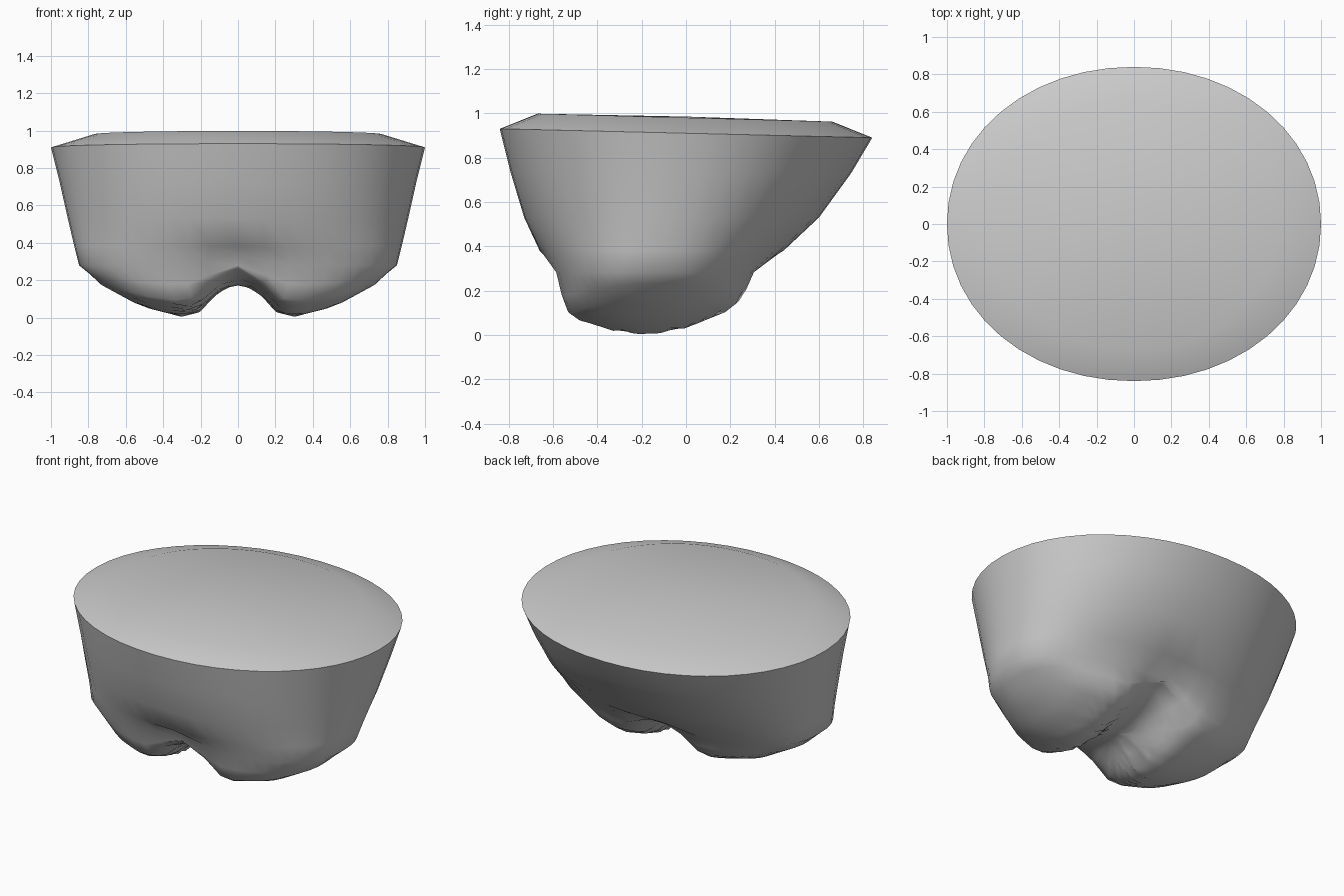
import bpy, bmesh, math

if "Cube" in bpy.data.objects:
    bpy.data.objects.remove(bpy.data.objects["Cube"])

SEG = 48
CY = -0.19  # centre of the underside in y


def lerp_table(table, v):
    for (a, za), (b, zb) in zip(table, table[1:]):
        if v <= b:
            return za + (zb - za) * (v - a) / (b - a)
    return table[-1][1]


def outline(rx, front, back, power):
    """Symmetric rounded outline in plan, between front and back y."""
    cy, ry = (front + back) / 2, (back - front) / 2
    pts = []
    for i in range(SEG):
        a = 2 * math.pi * i / SEG
        c, s = math.cos(a), math.sin(a)
        x = rx * math.copysign(abs(c) ** (2 / power), c)
        y = ry * math.copysign(abs(s) ** (2 / power), s)
        pts.append((x, cy + y))
    return pts


def loft(name, rings, tip):
    """Skin a stack of rings and close the last one onto a tip point."""
    bm = bmesh.new()
    loops = [[bm.verts.new(p) for p in ring] for ring in rings]
    for a, b in zip(loops, loops[1:]):
        for i in range(SEG):
            j = (i + 1) % SEG
            bm.faces.new((a[i], a[j], b[j], b[i]))
    end = bm.verts.new(tip)
    for i in range(SEG):
        bm.faces.new((loops[-1][i], loops[-1][(i + 1) % SEG], end))
    up = tip[2] > 0.5
    bm.normal_update()
    if (sum(f.normal.z for f in bm.faces) > 0) != up:
        bmesh.ops.reverse_faces(bm, faces=bm.faces[:])
    mesh = bpy.data.meshes.new(name)
    bm.to_mesh(mesh)
    bm.free()
    for p in mesh.polygons:
        p.use_smooth = True
    obj = bpy.data.objects.new(name, mesh)
    bpy.context.collection.objects.link(obj)
    return obj


def groove(x):
    return math.exp(-(x / 0.17) ** 2)


# Underside height across x: central arch, then the two leg stumps
ARCH = [(0, .172), (.07, .158), (.15, .095), (.2, .03), (.3, .004),
        (.52, .06), (.76, .19), (.85, .28), (1, .4)]


def under(x, y):
    return lerp_table(ARCH, abs(x)) + 0.085 * ((y - CY) / 0.34) ** 2


# Waist rim
rim = [(x, y, .93 - .024 * (y + .84)) for x, y in outline(1, -.84, .84, 2.05)]

# Hip wall: z, half width, front y, back y, roundness
WALL = [(.73, .955, -.79, .745, 2.1), (.53, .91, -.73, .60, 2.15),
        (.38, .875, -.66, .44, 2.25)]
rings = [rim]
for z, rx, front, back, power in WALL:
    rings.append([(x, y, z) for x, y in outline(rx, front, back, power)])

# Lower hip ring, drawn in and raised at the middle
base = outline(.85, -.60, .32, 2.5)
rings.append([(x, y + (.03 if y < CY else -.02) * groove(x), .28 + .06 * groove(x))
              for x, y in base])

# Underside with leg stumps
for s in (.93, .86, .76, .66, .56, .46, .36, .26, .17, .08):
    ring = []
    for x, y in base:
        px, py = x * s, CY + (y - CY) * s
        z = under(px, py)
        if s > .9:
            z = (z + .24 + .04 * groove(px)) / 2
        ring.append((px, py, z))
    rings.append(ring)
loft("hip_body", rings, (0, CY, .172))

# Closed waist top: sloping edge and nearly flat cap
cap = [(x, y, .998 - .027 * (y + .67))
       for x, y in outline(.77, -.67, .66, 2.05)]
loft("waist_cap", [rim, cap], (0, 0, .985))
